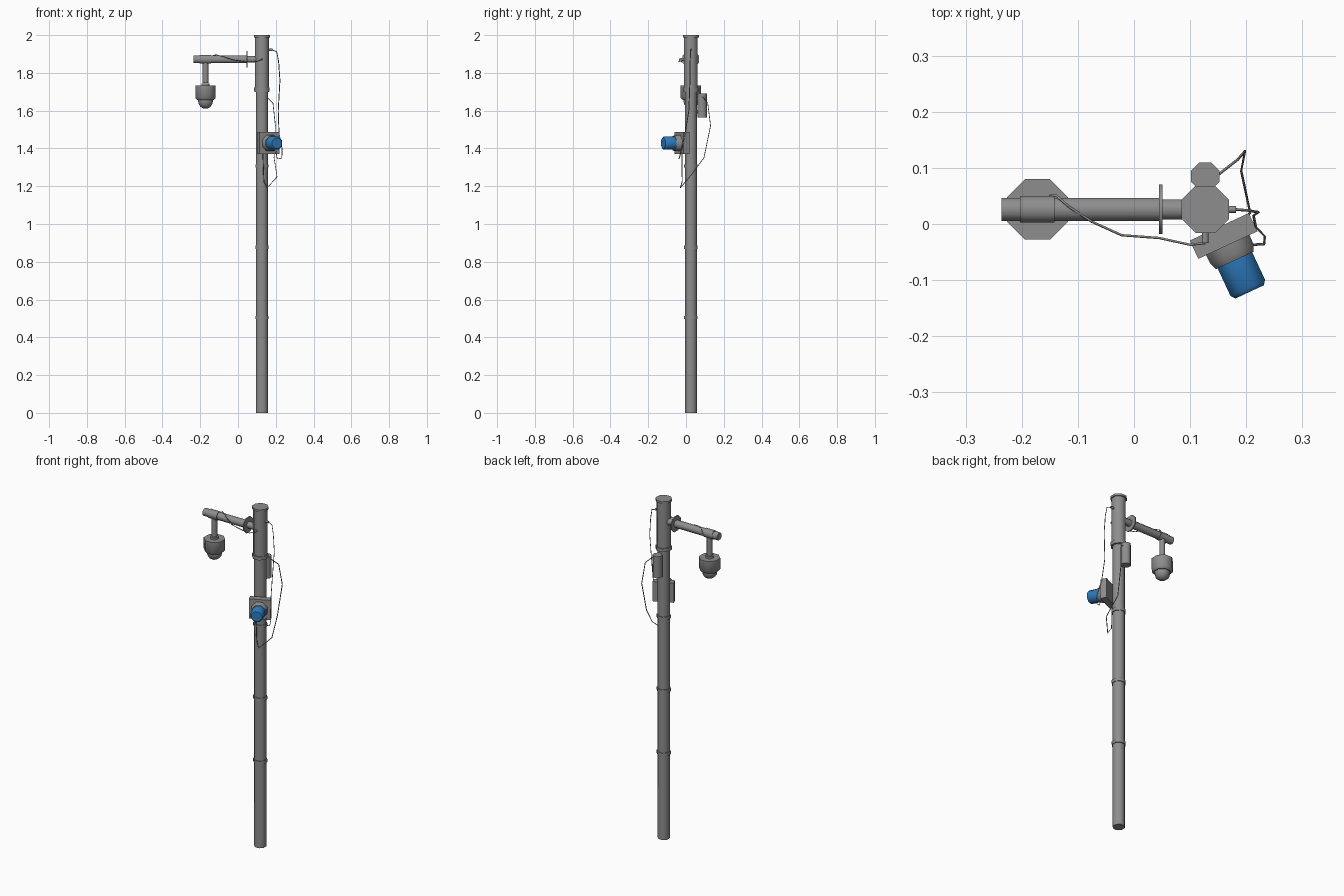
import bpy, bmesh, math
from mathutils import Vector

if "Cube" in bpy.data.objects:
    bpy.data.objects.remove(bpy.data.objects["Cube"])

PX, PY = 0.127, 0.026      # pole centre
AZ, CX = 1.872, -0.172     # arm height, camera x


def material(name, colour):
    m = bpy.data.materials.new(name)
    m.diffuse_color = (*colour, 1)
    m.use_nodes = True
    m.node_tree.nodes["Principled BSDF"].inputs["Base Color"].default_value = m.diffuse_color
    return m


grey = material("painted_grey", (0.27, 0.27, 0.27))
blue = material("beacon_blue", (0.025, 0.20, 0.52))


def finish(name, bm, mat=grey, smooth=True):
    bmesh.ops.recalc_face_normals(bm, faces=bm.faces[:])
    me = bpy.data.meshes.new(name)
    bm.to_mesh(me)
    bm.free()
    ob = bpy.data.objects.new(name, me)
    bpy.context.collection.objects.link(ob)
    me.materials.append(mat)
    if smooth:
        bpy.context.view_layer.objects.active = ob
        ob.select_set(True)
        bpy.ops.object.shade_smooth_by_angle(angle=math.radians(46))
        ob.select_set(False)
    return ob


def lathe(name, origin, axis, profile, mat=grey, n=8):
    """Closed n-sided solid; profile = (flat half-width, distance along axis)."""
    q = Vector(axis).to_track_quat('Z', 'Y')
    bm = bmesh.new()
    rings = []
    for r, t in profile:
        rr = r / math.cos(math.pi / n)
        rings.append([bm.verts.new(Vector(origin) + q @ Vector(
            (rr * math.cos((k + .5) * math.tau / n), rr * math.sin((k + .5) * math.tau / n), t)))
            for k in range(n)])
    for a, b in zip(rings, rings[1:]):
        for k in range(n):
            bm.faces.new((a[k], a[(k + 1) % n], b[(k + 1) % n], b[k]))
    bm.faces.new(rings[0])
    bm.faces.new(rings[-1])
    return finish(name, bm, mat)


def cable(name, pts, r=0.0024):
    cu = bpy.data.curves.new(name, 'CURVE')
    cu.dimensions = '3D'
    cu.bevel_depth = r
    cu.bevel_resolution = 0
    cu.use_fill_caps = True
    cu.materials.append(grey)
    sp = cu.splines.new('POLY')
    sp.points.add(len(pts) - 1)
    for p, c in zip(sp.points, pts):
        p.co = (*c, 1)
    bpy.context.collection.objects.link(bpy.data.objects.new(name, cu))


UP, DOWN, LEFT = (0, 0, 1), (0, 0, -1), (-1, 0, 0)

# Pole, thicker head, cap and bands
lathe("pole", (PX, PY, 0), UP, [(0.031, 0), (0.031, 1.72)])
lathe("pole_head", (PX, PY, 0), UP, [(0.036, 1.70), (0.036, 1.992)])
lathe("pole_cap", (PX, PY, 0), UP, [(0.042, 1.988), (0.042, 2.0)])
lathe("pole_collar", (PX, PY, 0), UP, [(0.041, 1.702), (0.041, 1.722)])
for i, z in enumerate((0.505, 0.877, 1.307)):
    lathe(f"pole_band_{i + 1}", (PX, PY, z), UP, [(0.0355, -0.009), (0.0355, 0.009)])

# Side arm with flange and sleeve
lathe("arm_stub", (PX, PY, AZ), LEFT, [(0.018, 0), (0.018, 0.08)])
lathe("arm_flange", (0, PY, AZ), LEFT, [(0.044, -0.051), (0.044, -0.045)])
lathe("arm", (0, PY, AZ), LEFT, [(0.0205, -0.047), (0.0205, 0.236)])
lathe("arm_sleeve", (0, PY, AZ), LEFT, [(0.0235, 0.142), (0.0235, 0.203)])

# Hanging dome camera
lathe("camera_stem", (CX, PY, AZ), DOWN, [(0.015, 0.01), (0.015, 0.125)])
lathe("camera_neck", (CX, PY, 0), UP, [(0.021, 1.725), (0.021, 1.745)])
lathe("camera_body", (CX, PY, 0), UP, [(0.043, 1.656), (0.054, 1.668), (0.054, 1.733)])
lathe("camera_dome", (CX, PY, 1.65), DOWN,
      [(0.038, -0.01)] + [(0.039 * math.cos(a), 0.04 * math.sin(a))
                          for a in (0, 0.4, 0.8, 1.15, 1.45)])

# Beacon turned 25 degrees off the front
d = Vector((math.sin(math.radians(25)), -math.cos(math.radians(25)), 0))
side = Vector((-d.y, d.x, 0))
base = Vector((0.152, -0.005, 1.428))
bm = bmesh.new()
loops = [[bm.verts.new(base + d * t + side * (sx * w) + Vector((0, 0, sz * w)))
          for sx, sz in ((-1, -1), (1, -1), (1, 1), (-1, 1))]
         for t, w in ((0, 0.058), (0.036, 0.058))]
for a, b in zip(loops, loops[1:]):
    for k in range(4):
        bm.faces.new((a[k], a[(k + 1) % 4], b[(k + 1) % 4], b[k]))
bm.faces.new(loops[0])
bm.faces.new(loops[-1])
finish("beacon_box", bm, smooth=False)
lathe("beacon_base", base, d, [(0.043, 0.03), (0.042, 0.054), (0.037, 0.066)])
lathe("beacon_lens", base, d, [(0.034, 0.06), (0.034, 0.12), (0.028, 0.128)], blue)

# Canister on the back with two brackets
lathe("canister", (PX, 0.085, 0), UP, [(0.025, 1.563), (0.025, 1.69)])
for i, z in enumerate((1.595, 1.66)):
    lathe(f"canister_bracket_{i + 1}", (PX, 0.045, z), (0, 1, 0), [(0.009, 0), (0.009, 0.03)])

# Cable plugs
lathe("plug_side", (PX, PY, 1.922), (1, 0, 0), [(0.006, 0.03), (0.006, 0.055)])
lathe("plug_front", (PX, PY, 1.872), (0, -1, 0), [(0.006, 0.03), (0.006, 0.06)])

# Hanging cables
cable("camera_cable", [(-0.15, 0.05, 1.87), (-0.138, 0.05, 1.89), (-0.115, 0.03, 1.896),
                       (-0.075, 0.004, 1.885), (-0.022, -0.02, 1.868), (0.045, -0.025, 1.858),
                       (0.1, -0.037, 1.86), (0.127, -0.034, 1.872)])
cable("beacon_cable", [(0.18, 0.026, 1.922), (0.205, 0.024, 1.912), (0.215, 0.022, 1.86),
                       (0.222, 0.021, 1.76), (0.213, 0.015, 1.6), (0.217, -0.005, 1.48),
                       (0.233, -0.022, 1.4), (0.232, -0.036, 1.348), (0.208, -0.037, 1.345),
                       (0.2, -0.025, 1.385)])
cable("canister_cable", [(0.14, 0.08, 1.685), (0.185, 0.115, 1.64), (0.198, 0.13, 1.52),
                         (0.191, 0.095, 1.35), (0.207, 0.02, 1.25), (0.155, -0.03, 1.192),
                         (0.137, -0.02, 1.225), (0.132, -0.022, 1.38)])
